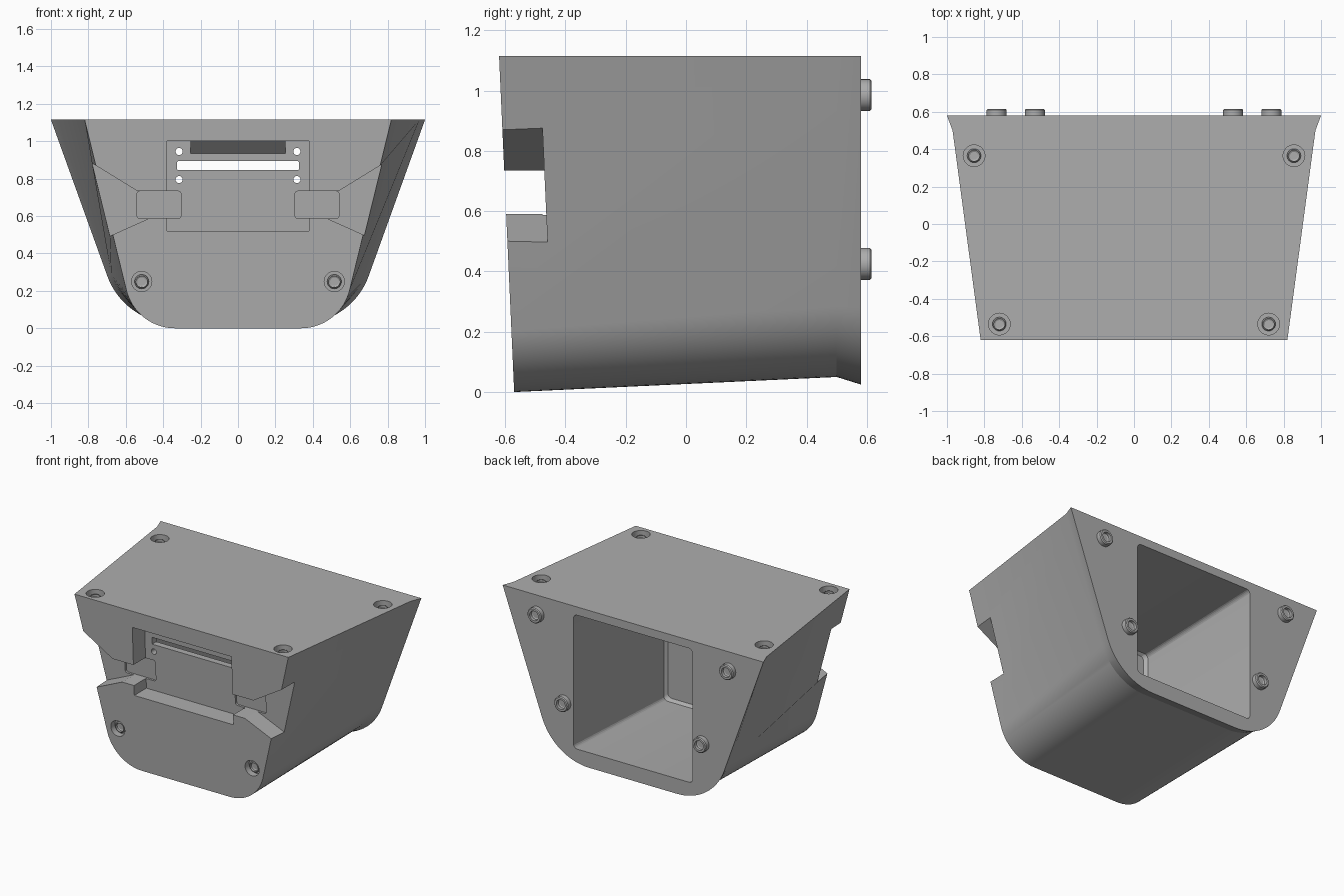
import bpy, bmesh, math
from mathutils import Vector

cube = bpy.data.objects.get("Cube")
if cube:
    bpy.data.objects.remove(cube)

TOP = 1.115
DEPTH = 0.133          # depth of the front recess

grey = bpy.data.materials.new("plain grey")
grey.use_nodes = True
grey.diffuse_color = (0.42, 0.42, 0.42, 1)
bsdf = next(n for n in grey.node_tree.nodes if n.type == 'BSDF_PRINCIPLED')
bsdf.inputs["Base Color"].default_value = grey.diffuse_color
bsdf.inputs["Roughness"].default_value = 0.6


def front_y(z):
    """The front face leans forward toward the top."""
    return -0.57 - 0.045 * z


def loft(name, rings):
    """Closed solid through rings of equal point count."""
    bm = bmesh.new()
    loops = [[bm.verts.new(p) for p in ring] for ring in rings]
    n = len(loops[0])
    for a, b in zip(loops, loops[1:]):
        for i in range(n):
            j = (i + 1) % n
            bm.faces.new((a[i], a[j], b[j], b[i]))
    bm.faces.new(loops[0])
    bm.faces.new(loops[-1])
    bmesh.ops.recalc_face_normals(bm, faces=bm.faces)
    mesh = bpy.data.meshes.new(name)
    bm.to_mesh(mesh)
    bm.free()
    mesh.materials.append(grey)
    obj = bpy.data.objects.new(name, mesh)
    bpy.context.collection.objects.link(obj)
    return obj


def front_prism(name, outline, d0, d1):
    """Outline in x and z, swept between two depths behind the front face."""
    return loft(name, [[(x, front_y(z) + d, z) for x, z in outline] for d in (d0, d1)])


def circle(x, z, r, n=32):
    return [(x + r * math.cos(k * math.tau / n), z + r * math.sin(k * math.tau / n))
            for k in range(n)]


def rounded_rect(x0, x1, z0, z1, r):
    pts = []
    corners = ((x1 - r, z1 - r), (x0 + r, z1 - r), (x0 + r, z0 + r), (x1 - r, z0 + r))
    for q, (cx, cz) in enumerate(corners):
        for k in range(6):
            a = (q + k / 5) * math.pi / 2
            pts.append((cx + r * math.cos(a), cz + r * math.sin(a)))
    return pts


def section(half_top, corner, bottom, tangent, steps=16):
    """Trapezoid with round lower corners, as x and z points."""
    c = Vector((corner, bottom))
    side = (Vector((half_top, TOP)) - c).normalized()
    p0, p2 = c + side * tangent, c - Vector((tangent, 0))
    turn = side.angle(Vector((1, 0)))
    w = math.cos(turn / 2)
    half = [(half_top, TOP)]
    for k in range(steps + 1):
        t = k / steps
        a, b, d = (1 - t) ** 2, 2 * w * t * (1 - t), t * t
        half.append(tuple((p0 * a + c * b + p2 * d) / (a + b + d)))
    return half + [(-x, z) for x, z in reversed(half)]


def bolt(name, pos, axis, outer, inner, height, recess):
    """Round head with a socket, turned about the given axis."""
    floor = height - recess
    profile = [(0.001, floor), (inner * 0.75, floor), (inner, floor + 0.004), (inner, height),
               (outer - 0.006, height), (outer, height - 0.006), (outer, -0.01)]
    obj = loft(name, [[(x, y, z) for x, y in circle(0, 0, r)] for r, z in profile])
    obj.location = pos
    obj.rotation_euler = Vector(axis).to_track_quat('Z', 'Y').to_euler()
    return obj


# Main housing: leaning front, long taper, flared back rim
front = [(x, front_y(z), z) for x, z in section(0.82, 0.547, 0.0, 0.21)]
middle = [(x, 0.50, z) for x, z in section(0.97, 0.595, 0.05, 0.25)]
back = [(x, 0.58, z) for x, z in section(1.0, 0.607, 0.025, 0.27)]
housing = loft("housing", [front, middle, back])

cutters = []

# Open cavity from the back, with floor and ceiling sloping slightly
cutters.append(loft("cavity_cutter", [
    [(x, 0.65, z) for x, z in rounded_rect(-0.457, 0.457, 0.133, 1.06, 0.03)],
    [(x, -0.41, z) for x, z in rounded_rect(-0.457, 0.457, 0.083, 1.03, 0.03)],
    [(x, -0.43, z) for x, z in rounded_rect(-0.44, 0.44, 0.1, 1.015, 0.03)]]))

# Front recess joined to channels that widen toward the sides
right_edge = [(0.38, 0.52), (0.38, 0.59), (0.47, 0.59), (0.9, 0.397), (0.9, 0.956),
              (0.54, 0.735), (0.38, 0.735), (0.38, 1.0)]
recess = right_edge + [(-x, z) for x, z in reversed(right_edge)]
cutters.append(front_prism("recess_cutter", recess, -0.1, DEPTH))

# Slot through the recess wall
cutters.append(front_prism("slot_cutter", rounded_rect(-0.325, 0.325, 0.845, 0.893, 0.004), 0.1, 0.25))

top_points = [(0.855, 0.365), (0.72, -0.535)]
for s in (-1, 1):
    # Shallow side pockets, pin holes and front counterbores
    x0, x1 = sorted((s * 0.305, s * 0.54))
    cutters.append(front_prism("pocket_cutter", rounded_rect(x0, x1, 0.588, 0.733, 0.015), 0.12, 0.148))
    for z in (0.795, 0.945):
        cutters.append(front_prism("pin_cutter", circle(s * 0.315, z, 0.019), 0.1, 0.25))
    cutters.append(front_prism("counterbore_cutter", circle(s * 0.515, 0.25, 0.054), -0.05, 0.045))
    # Top counterbores
    for x, y in top_points:
        cutters.append(loft("counterbore_cutter", [[(px, py, z) for px, py in circle(s * x, y, 0.058)]
                                                   for z in (TOP - 0.045, TOP + 0.05)]))

bpy.context.view_layer.objects.active = housing
for c in cutters:
    c.hide_render = True
    mod = housing.modifiers.new("cut", 'BOOLEAN')
    mod.operation, mod.solver, mod.object = 'DIFFERENCE', 'EXACT', c
    bpy.ops.object.modifier_apply(modifier=mod.name)
    bpy.data.objects.remove(c)

# Sloped lip under the top of the recess
lip = [(DEPTH + 0.01, 0.925), (DEPTH - 0.07, 1.002), (DEPTH + 0.01, 1.002)]
wedge = loft("recess_lip", [[(x, front_y(z) + d, z) for d, z in lip] for x in (-0.255, 0.255)])

# Bolts on the front, top and back
parts = [housing, wedge]
for s, side in ((-1, "right"), (1, "left")):
    parts.append(bolt(f"front_bolt_{side}", (s * 0.515, front_y(0.25) + 0.045, 0.25),
                      (0, -1, -0.045), 0.038, 0.03, 0.025, 0.02))
    for i, (x, y) in enumerate(top_points):
        parts.append(bolt(f"top_bolt_{side}_{i + 1}", (s * x, y, TOP - 0.045),
                          (0, 0, 1), 0.037, 0.028, 0.025, 0.02))
    for i, (x, z) in enumerate([(0.735, 0.985), (0.53, 0.425)]):
        parts.append(bolt(f"back_peg_{side}_{i + 1}", (s * x, 0.58, z),
                          (0, 1, 0), 0.053, 0.033, 0.036, 0.025))

# Smooth rounded surfaces, keep hard edges
bpy.ops.object.select_all(action='DESELECT')
for p in parts:
    p.select_set(True)
bpy.context.view_layer.objects.active = housing
bpy.ops.object.shade_smooth_by_angle(angle=math.radians(14))
